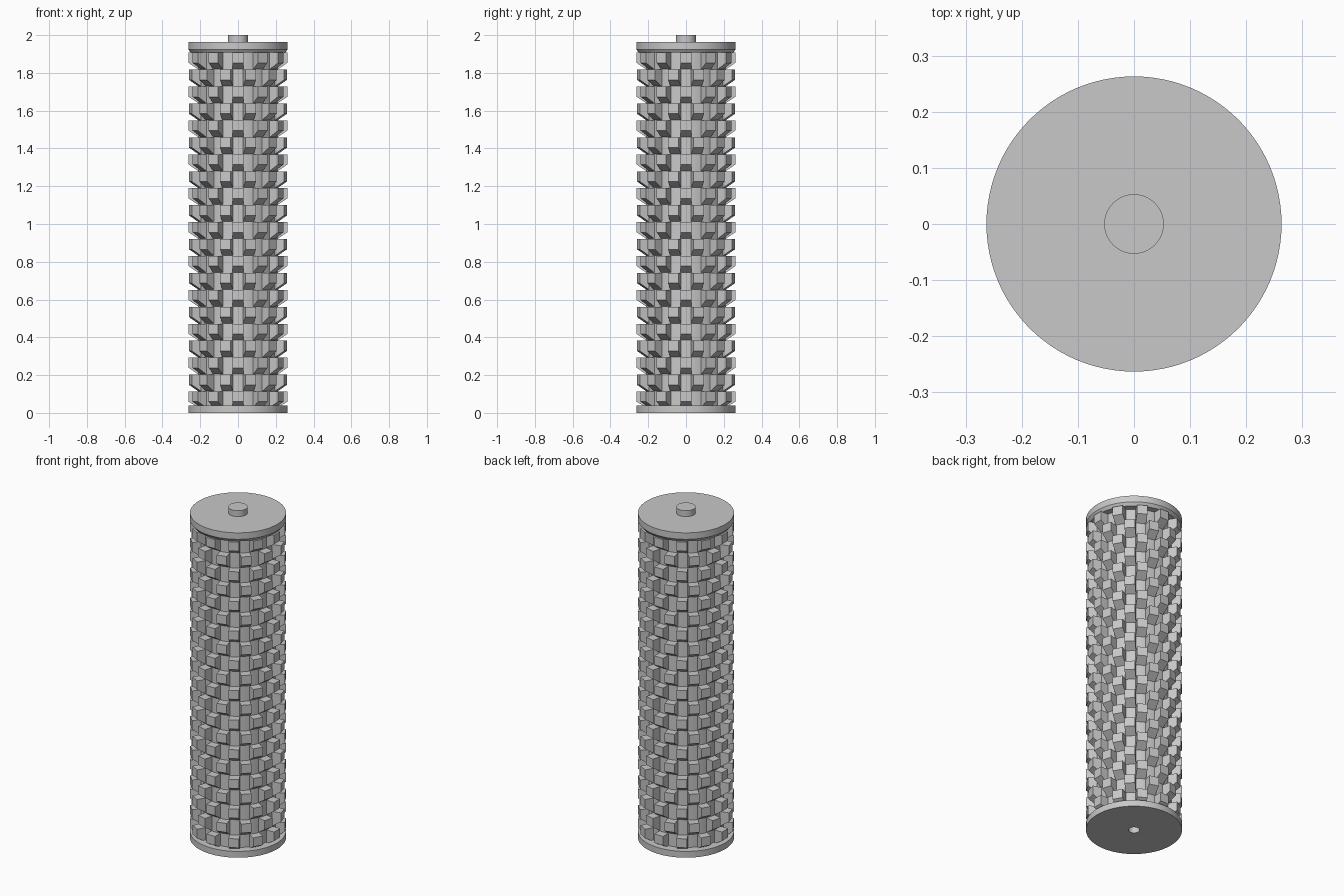
import bpy, bmesh, math
from mathutils import Matrix

if "Cube" in bpy.data.objects:
    bpy.data.objects.remove(bpy.data.objects["Cube"])

SEG = 96            # roundness of turned parts
ROWS, COLS = 21, 12  # staggered teeth
PITCH = 0.0897
R_OUT, R_CORE = 0.263, 0.212

grey = bpy.data.materials.new("plain grey")
grey.diffuse_color = (0.58, 0.58, 0.58, 1)
grey.use_nodes = True
grey.node_tree.nodes["Principled BSDF"].inputs["Base Color"].default_value = grey.diffuse_color


def finish(name, bm):
    bmesh.ops.recalc_face_normals(bm, faces=bm.faces)
    mesh = bpy.data.meshes.new(name)
    bm.to_mesh(mesh)
    bm.free()
    mesh.materials.append(grey)
    ob = bpy.data.objects.new(name, mesh)
    bpy.context.collection.objects.link(ob)
    return ob


def lathe(name, profile):
    """Turn a (radius, z) profile around the z axis."""
    bm = bmesh.new()
    verts = [bm.verts.new((r, 0, z)) for r, z in profile]
    edges = [bm.edges.new(pair) for pair in zip(verts, verts[1:])]
    bmesh.ops.spin(bm, geom=verts + edges, cent=(0, 0, 0), axis=(0, 0, 1),
                   angle=math.tau, steps=SEG)
    bmesh.ops.remove_doubles(bm, verts=bm.verts, dist=1e-5)
    ob = finish(name, bm)
    bpy.ops.object.select_all(action='DESELECT')
    ob.select_set(True)
    bpy.context.view_layer.objects.active = ob
    bpy.ops.object.shade_smooth_by_angle(angle=math.radians(30))
    return ob


# Base disc with a blind socket underneath
lathe("base_disc", [(0, 0.04), (0.031, 0.04), (0.031, 0), (R_OUT, 0),
                    (R_OUT, 0.038), (R_CORE - 0.01, 0.038)])
# Central drum
lathe("drum", [(R_CORE, 0.03), (R_CORE, 1.93)])
# Top disc with a bevelled lower rim
lathe("top_disc", [(R_CORE - 0.01, 1.907), (0.25, 1.907), (R_OUT, 1.925),
                   (R_OUT, 1.964), (0, 1.964)])
# Axle pin
lathe("pin", [(0.053, 1.96), (0.053, 2.0), (0, 2.0)])

# Teeth: side profile (radius, height below tooth top) with a sloped underside
profile = [(0.195, 0), (0.261, 0), (0.261, -0.054), (R_CORE, -0.087),
           (0.195, -0.087)]
HALF = 0.029
bm = bmesh.new()
for row in range(ROWS):
    top = 1.907 - row * PITCH
    for col in range(COLS):
        turn = Matrix.Rotation(math.tau * (col + 0.5 * (row % 2)) / COLS, 4, 'Z')
        sides = [[bm.verts.new(turn @ Matrix.Translation((r, s * HALF, max(top + h, 0.03)))
                               .to_translation()) for r, h in profile]
                 for s in (-1, 1)]
        bm.faces.new(sides[0])
        bm.faces.new(sides[1][::-1])
        n = len(profile)
        for i in range(n):
            j = (i + 1) % n
            bm.faces.new((sides[0][i], sides[1][i], sides[1][j], sides[0][j]))
finish("teeth", bm)
